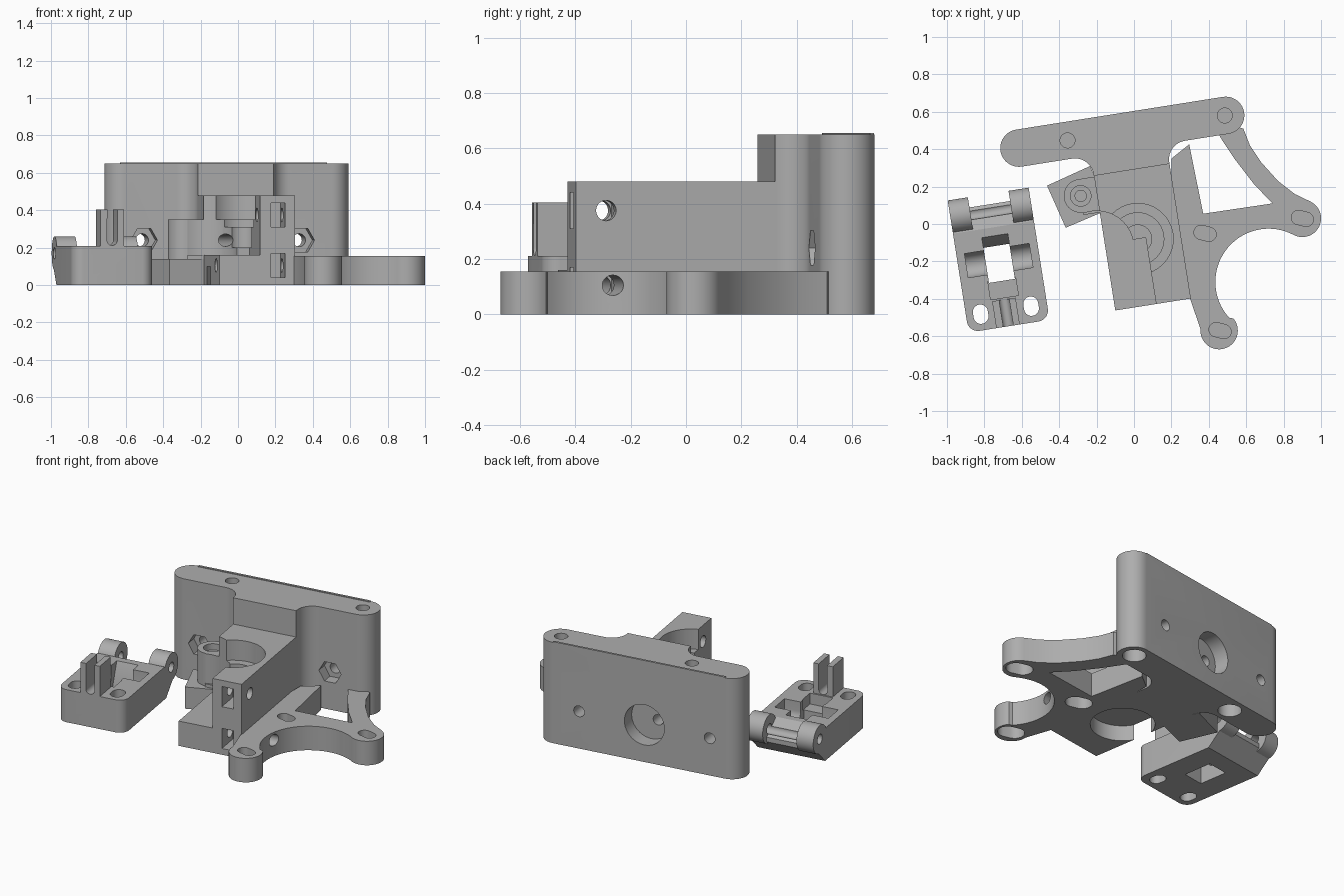
import bpy
from math import sin, cos, radians, pi

if "Cube" in bpy.data.objects:
    bpy.data.objects.remove(bpy.data.objects["Cube"], do_unlink=True)

TILT = radians(9)   # both printed parts are turned by this angle

grey = bpy.data.materials.new("plain_grey")
grey.use_nodes = True
grey.diffuse_color = (0.42, 0.42, 0.42, 1)
grey.node_tree.nodes["Principled BSDF"].inputs["Base Color"].default_value = (0.42, 0.42, 0.42, 1)


def arc(cx, cy, r, start=0, end=360, n=40):
    """Points on an arc; a full turn leaves out the repeated end point."""
    full = abs(end - start) == 360
    steps = n if full else n - 1
    angles = [radians(start + (end - start) * i / steps) for i in range(n)]
    return [(cx + r * cos(a), cy + r * sin(a)) for a in angles]


def stadium(cx, cy, r, half, turn):
    dx, dy = half * cos(radians(turn)), half * sin(radians(turn))
    return (arc(cx + dx, cy + dy, r, turn - 90, turn + 90, 16)
            + arc(cx - dx, cy - dy, r, turn + 90, turn + 270, 16))


def prism(name, pts, lo, hi, axis="z", tilt=TILT):
    """Extrude a flat outline along an axis from lo to hi."""
    place = {"z": lambda a, b, t: (a, b, t),
             "x": lambda a, b, t: (t, a, b),
             "y": lambda a, b, t: (a, t, b)}[axis]
    n = len(pts)
    verts = [place(a, b, t) for t in (lo, hi) for a, b in pts]
    faces = [list(range(n))[::-1], list(range(n, 2 * n))]
    faces += [(i, (i + 1) % n, n + (i + 1) % n, n + i) for i in range(n)]
    mesh = bpy.data.meshes.new(name)
    mesh.from_pydata(verts, [], faces)
    area = sum(pts[i][0] * pts[(i + 1) % n][1] - pts[(i + 1) % n][0] * pts[i][1] for i in range(n))
    if (area < 0) != (axis == "y"):
        mesh.flip_normals()
    mesh.materials.append(grey)
    ob = bpy.data.objects.new(name, mesh)
    ob.rotation_euler.z = tilt
    bpy.context.collection.objects.link(ob)
    return ob


def box(name, x0, x1, y0, y1, z0, z1):
    return prism(name, [(x0, y0), (x1, y0), (x1, y1), (x0, y1)], z0, z1)


def combine(target, others, operation):
    """Apply a list of booleans and throw the helpers away."""
    for other in others:
        mod = target.modifiers.new("join", "BOOLEAN")
        mod.operation, mod.solver, mod.object = operation, "EXACT", other
    bpy.context.view_layer.update()
    graph = bpy.context.evaluated_depsgraph_get()
    mesh = bpy.data.meshes.new_from_object(target.evaluated_get(graph))
    target.modifiers.clear()
    target.data = mesh
    for other in others:
        bpy.data.objects.remove(other, do_unlink=True)


# ---- Motor arms: two rounded lugs around a round motor clearance
outline = [(0.2, 0.35), (0.45, 0.55), (0.585, 0.51), (0.62, 0.42), (0.68, 0.33), (0.77, 0.23), (0.86, 0.16)]
outline += arc(0.9, 0.03, 0.1, 65, -115, 24)
outline += arc(0.72, -0.31, 0.285, 62, 222, 32)
outline += arc(0.455, -0.57, 0.1, 40, -185, 28)
outline += [(0.3, -0.4), (0.2, -0.35)]
arms = prism("motor_arms", outline, 0, 0.155, tilt=0)
window = [(0.28, 0.5), (0.44, 0.5), (0.47, 0.45), (0.54, 0.345), (0.64, 0.215), (0.74, 0.11), (0.37, 0.055)]
combine(arms, [prism("cut", window, -0.1, 0.3, tilt=0)], "DIFFERENCE")

# ---- Carriage plate with a filleted bulge in the middle
L, R, V, W = -0.544, 0.575, 0.497, 0.1
profile = arc(R, V, W, -90, 90, 24) + arc(L, V, W, 90, 270, 24)
profile += arc(-0.272, 0.297, W, 90, 0, 12) + [(-0.172, 0.288), (0.238, 0.288)]
profile += arc(0.338, 0.297, W, 180, 90, 12)
body = prism("extruder_body", profile, 0, 0.65)

# ---- Gear housing, hinge post and foot, thin top lip
foot = [(-0.465, 0.205), (-0.365, -0.02), (-0.13, 0.08), (-0.235, 0.31)]
HX, HY = -0.258, 0.193
combine(body, [
    arms,
    box("housing", -0.171, 0.238, -0.441, 0.35, 0, 0.48),
    prism("foot", foot, 0, 0.14, tilt=0),
    prism("hinge_post", arc(HX, HY, 0.09), 0.1, 0.35),
    box("hinge_web", HX, -0.1, 0.09, 0.283, 0.1, 0.35),
    box("lip", L, R, 0.583, 0.597, 0.6, 0.655),
], "UNION")

GX, GY = 0.007, -0.082
cuts = [
    box("cut", -0.3, 0.05, -0.6, GY, 0.16, 0.7),
    prism("cut", arc(-0.218, -0.097, 0.2), 0.16, 0.7),
    # stepped gear bore and motor boss recess
    prism("cut", arc(GX, GY, 0.19), 0.35, 0.6),
    prism("cut", arc(GX, GY, 0.14), 0.31, 0.6),
    prism("cut", arc(GX, GY, 0.075), 0.2, 0.6),
    prism("cut", arc(GX, GY, 0.19), -0.1, 0.1),
    # hinge post bore
    prism("cut", arc(HX, HY, 0.055), 0.31, 0.5),
    prism("cut", arc(HX, HY, 0.03), 0.18, 0.5),
    # hot end recess and filament hole
    prism("cut", arc(-0.02, 0.24, 0.13), 0.5, 0.7, "y"),
    prism("cut", arc(-0.063, 0.24, 0.033, n=20), -0.3, 0.7, "y"),
]
# plate screws with hexagonal nut pockets
for u in (-0.445, 0.405):
    cuts.append(prism("cut", arc(u, 0.24, 0.035, n=20), 0.3, 0.7, "y"))
    cuts.append(prism("cut", arc(u, 0.24, 0.072, n=6), 0.3, 0.47, "y"))
# vertical plate screws
for u in (-0.281, 0.57):
    cuts.append(prism("cut", arc(u, V, 0.04, n=24), 0.45, 0.8))
    cuts.append(prism("cut", arc(u, V, 0.07, n=24), -0.1, 0.3))
# idler screws through the side with front nut slots
for z, far in ((0.375, 0.4), (0.105, 0.7)):
    cuts.append(box("cut", 0.11, 0.185, -0.6, -0.29, z - 0.065, z + 0.065))
    cuts.append(prism("cut", arc(-0.33, z, 0.037, n=20), -0.3, far, "x"))
# motor screw slots, each with a thin web
for x, y in ((0.38, -0.05), (0.9, 0.03), (0.46, -0.57)):
    cuts.append(prism("cut", stadium(x, y, 0.038, 0.022, -14), 0.1, 0.3, tilt=0))
    cuts.append(prism("cut", stadium(x, y, 0.06, 0.022, -14), -0.1, 0.09, tilt=0))
combine(body, cuts, "DIFFERENCE")

# ---- Idler lever: side profile with rounded front corners
CX, HALF = -0.745, 0.219
x0, x1 = CX - HALF, CX + HALF
side = [(-0.435, 0), (0.12, 0), (0.225, 0.1), (0.225, 0.13), (0.1, 0.21), (-0.435, 0.21)]
idler = prism("idler_lever", side, x0, x1, "x")
plan = arc(x0 + 0.06, -0.375, 0.06, 180, 270, 10) + arc(x1 - 0.06, -0.375, 0.06, 270, 360, 10)
plan += [(x1, 0.5), (x0, 0.5)]
combine(idler, [prism("plan", plan, -0.1, 0.5)], "INTERSECT")

# ---- Hinge ears and spring tower
ears = [prism("ear", arc(0.19, 0.17, 0.09), a, b, "x") for a, b in ((x0, x0 + 0.109), (x1 - 0.109, x1))]
tower = box("tower", -0.814, -0.687, -0.435, -0.29, 0.15, 0.405)
combine(idler, ears + [tower], "UNION")

ramp = [(-0.19, -0.1), (0.0, -0.1), (0.0, 0.07), (0.09, 0.3), (-0.19, 0.3)]
notch = [(-0.775, 0.5)] + arc(-0.75, 0.24, 0.028, 180, 360, 14) + [(-0.722, 0.5)]
cuts = [
    prism("cut", ramp, -0.815, -0.675, "x"),
    prism("cut", notch, -0.6, -0.25, "y"),
    prism("cut", [(-0.015, 0.4)] + arc(-0.08, 0.15, 0.065, 0, -180, 20) + [(-0.145, 0.4)],
          CX - 0.175, CX + 0.175, "x"),
    box("cut", -0.82, -0.67, -0.28, -0.18, 0.14, 0.3),
    prism("cut", arc(0.19, 0.17, 0.032, n=20), x0 - 0.1, x1 + 0.1, "x"),
    # clearance between the ears
    box("cut", x0 + 0.109, x1 - 0.109, 0.225, 0.4, -0.1, 0.4),
]
for u in (-0.885, -0.612):
    cuts.append(prism("cut", stadium(u, -0.348, 0.04, 0.012, 90), -0.1, 0.4))
combine(idler, cuts, "DIFFERENCE")

# ---- Smooth rounds, crisp edges
bpy.ops.object.select_all(action="DESELECT")
for ob in (body, idler):
    ob.select_set(True)
    bpy.context.view_layer.objects.active = ob
bpy.ops.object.shade_smooth_by_angle(angle=pi / 6)
